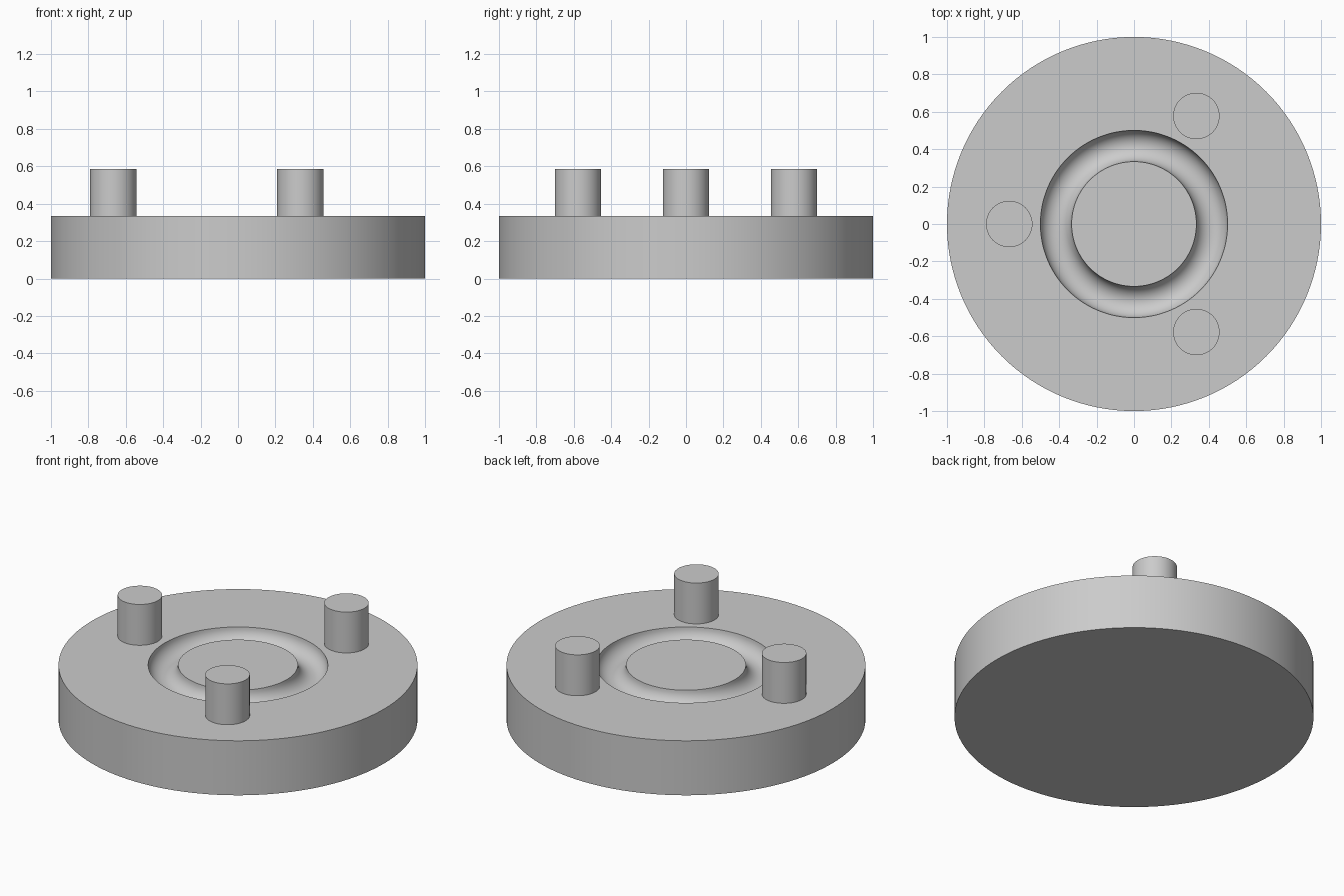
import bpy
import bmesh
from math import cos, sin, pi, radians
from mathutils import Vector

cube = bpy.data.objects.get("Cube")
if cube:
    bpy.data.objects.remove(cube, do_unlink=True)

DISC_TOP = 0.335
PIN_TOP = 0.586

# Single plain grey
grey = bpy.data.materials.new("plain_grey")
grey.use_nodes = True
colour = (0.6, 0.6, 0.6, 1)
grey.diffuse_color = colour
grey.node_tree.nodes["Principled BSDF"].inputs["Base Color"].default_value = colour


def lathe(name, profile, steps, location=(0, 0, 0)):
    """Revolve an (r, z) profile, closed on the axis, around z."""
    bm = bmesh.new()
    verts = [bm.verts.new((r, 0, z)) for r, z in profile]
    edges = [bm.edges.new(pair) for pair in zip(verts, verts[1:])]
    bmesh.ops.spin(bm, geom=verts + edges, cent=(0, 0, 0), axis=(0, 0, 1),
                   angle=2 * pi, steps=steps, use_merge=False)
    bmesh.ops.remove_doubles(bm, verts=bm.verts, dist=0.0001)
    bmesh.ops.recalc_face_normals(bm, faces=bm.faces)
    mesh = bpy.data.meshes.new(name)
    bm.to_mesh(mesh)
    bm.free()
    mesh.materials.append(grey)
    obj = bpy.data.objects.new(name, mesh)
    obj.location = location
    bpy.context.collection.objects.link(obj)
    bpy.ops.object.select_all(action='DESELECT')
    obj.select_set(True)
    bpy.context.view_layer.objects.active = obj
    bpy.ops.object.shade_smooth_by_angle(angle=radians(30))
    return obj


# Disc with a half-round ring groove in its top face
groove_mid, groove_r, cuts = 0.417, 0.0835, 16
groove = [(groove_mid + groove_r * cos(pi * i / cuts),
           DISC_TOP - groove_r * sin(pi * i / cuts)) for i in range(cuts + 1)]
lathe("base_disc", [(0, 0), (1, 0), (1, DISC_TOP)] + groove + [(0, DISC_TOP)], 128)

# Three upright pins, evenly spaced
for i, name in enumerate(("back_left_pin", "right_pin", "front_left_pin")):
    a = radians(60 + 120 * i)
    spot = Vector((cos(a), sin(a), 0)) * 0.667
    low = DISC_TOP - 0.01
    lathe(name, [(0, low), (0.124, low), (0.124, PIN_TOP), (0, PIN_TOP)], 48, spot)
